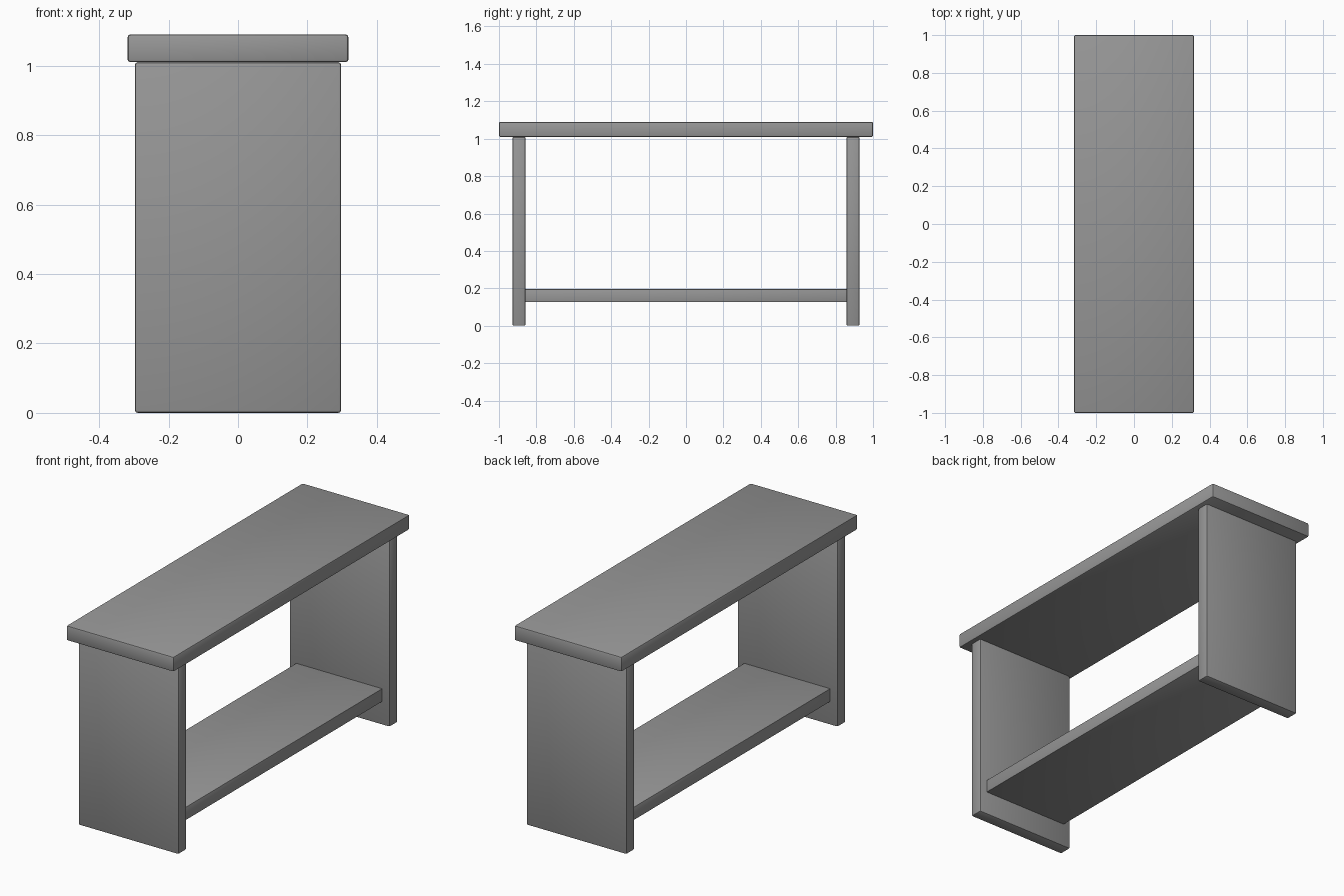
import bpy

if "Cube" in bpy.data.objects:
    bpy.data.objects.remove(bpy.data.objects["Cube"], do_unlink=True)

# One plain grey for the whole bench
GREY = (0.31, 0.31, 0.31, 1.0)
grey = bpy.data.materials.new("plain grey")
grey.use_nodes = True
grey.diffuse_color = GREY
grey.node_tree.nodes["Principled BSDF"].inputs["Base Color"].default_value = GREY


def board(name, width, y_range, z_range, bevel=0.008):
    """Box centred on x = 0 with softly rounded edges."""
    (y0, y1), (z0, z1) = y_range, z_range
    bpy.ops.mesh.primitive_cube_add(size=1, location=(0, (y0 + y1) / 2, (z0 + z1) / 2))
    obj = bpy.context.object
    obj.name = name
    obj.scale = (width, y1 - y0, z1 - z0)
    bpy.ops.object.transform_apply(location=False, rotation=False, scale=True)
    obj.data.materials.append(grey)
    mod = obj.modifiers.new("rounded edges", "BEVEL")
    mod.width = bevel
    mod.segments = 2
    bpy.ops.object.modifier_apply(modifier=mod.name)
    bpy.ops.object.shade_smooth_by_angle()
    return obj


# Top slab, two panel legs and the shelf between them
board("bench_top", 0.636, (-1.0, 1.0), (1.01, 1.09))
board("front_leg", 0.594, (-0.928, -0.858), (0.0, 1.01))
board("back_leg", 0.594, (0.858, 0.928), (0.0, 1.01))
board("lower_shelf", 0.51, (-0.858, 0.858), (0.126, 0.196), bevel=0.003)
